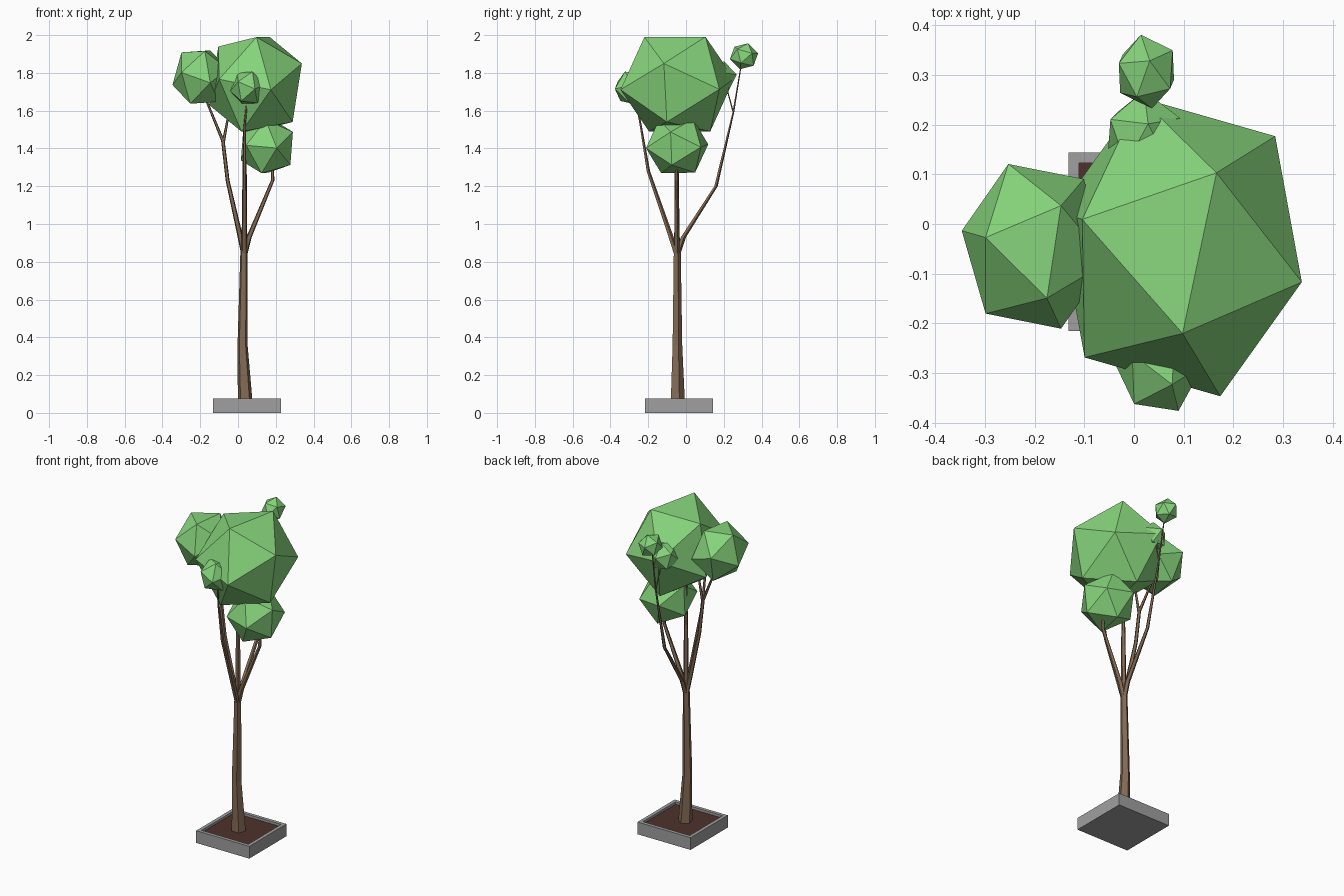
import bpy, bmesh, math
from mathutils import Vector, Matrix

cube = bpy.data.objects.get("Cube")
if cube:
    bpy.data.objects.remove(cube, do_unlink=True)


def material(name, rgb):
    mat = bpy.data.materials.new(name)
    mat.use_nodes = True
    color = (*rgb, 1)
    mat.diffuse_color = color
    bsdf = next(n for n in mat.node_tree.nodes if n.type == 'BSDF_PRINCIPLED')
    bsdf.inputs["Base Color"].default_value = color
    return mat


LEAF = material("leaf green", (0.24, 0.66, 0.2))
BARK = material("bark brown", (0.23, 0.145, 0.09))
STONE = material("stone grey", (0.35, 0.35, 0.35))
SOIL = material("soil brown", (0.075, 0.032, 0.025))


def finish(name, bm, *mats):
    bmesh.ops.recalc_face_normals(bm, faces=bm.faces)
    mesh = bpy.data.meshes.new(name)
    bm.to_mesh(mesh)
    bm.free()
    for mat in mats:
        mesh.materials.append(mat)
    obj = bpy.data.objects.new(name, mesh)
    bpy.context.scene.collection.objects.link(obj)
    return obj


def foliage(name, center, radii, pole, neighbour):
    """Flat-faced icosahedron, turned so two adjacent corners point as given."""
    z = Vector(pole).normalized()
    x = Vector(neighbour)
    x = (x - z * x.dot(z)).normalized()
    turn = Matrix((x, z.cross(x), z)).transposed().to_4x4()
    bm = bmesh.new()
    bmesh.ops.create_icosphere(bm, subdivisions=1, radius=1)
    stretch = Matrix.Diagonal((*radii, 1))
    bm.transform(Matrix.Translation(center) @ stretch @ turn)
    finish(name, bm, LEAF)


def limb(name, path, sides=5):
    """Tapered low-poly tube through (x, y, z, radius) points."""
    bm = bmesh.new()
    rings = []
    for px, py, pz, r in path:
        ring = []
        for i in range(sides):
            a = math.tau * i / sides + 0.3
            ring.append(bm.verts.new((px + r * math.cos(a), py + r * math.sin(a), pz)))
        rings.append(ring)
    for low, high in zip(rings, rings[1:]):
        for i in range(sides):
            j = (i + 1) % sides
            bm.faces.new((low[i], low[j], high[j], high[i]))
    bm.faces.new(rings[0])
    bm.faces.new(rings[-1])
    finish(name, bm, BARK)


# Planter: a box with an inset, sunken soil face
bm = bmesh.new()
bmesh.ops.create_cube(bm, size=1)
bm.transform(Matrix.Translation((0.048, -0.036, 0.0375)) @ Matrix.Diagonal((0.36, 0.36, 0.075, 1)))
bm.normal_update()
top = max(bm.faces, key=lambda f: f.calc_center_median().z)
bmesh.ops.inset_region(bm, faces=[top], thickness=0.03)
lid = bmesh.ops.extrude_face_region(bm, geom=[top])["geom"]
floor = next(g for g in lid if isinstance(g, bmesh.types.BMFace))
if top.is_valid:
    bm.faces.remove(top)
bmesh.ops.translate(bm, vec=(0, 0, -0.015), verts=floor.verts)
floor.material_index = 1
finish("planter", bm, STONE, SOIL)

# Trunk and branches
limb("trunk", [(0.038, -0.047, 0.055, 0.041), (0.024, -0.048, 0.36, 0.028),
               (0.032, -0.048, 0.87, 0.02), (0.034, -0.05, 0.95, 0.015)])
fork = (0.033, -0.048, 0.83, 0.015)
limb("center_branch", [fork, (0.035, -0.05, 1.2, 0.013), (0.035, -0.05, 1.52, 0.007)])
limb("front_branch", [fork, (0.033, -0.08, 0.93, 0.015), (0.035, -0.2, 1.28, 0.01),
                      (0.035, -0.24, 1.52, 0.006), (0.05, -0.27, 1.68, 0.004)])
limb("back_branch", [fork, (0.035, -0.015, 0.93, 0.015), (0.035, 0.158, 1.2, 0.01),
                     (0.03, 0.25, 1.59, 0.005), (0.025, 0.295, 1.86, 0.003)])
limb("back_twig", [(0.03, 0.25, 1.59, 0.004), (0.02, 0.21, 1.74, 0.003)])
limb("left_side_branch", [fork, (0.008, -0.05, 0.95, 0.015), (-0.055, -0.05, 1.23, 0.011),
                          (-0.08, -0.05, 1.44, 0.01), (-0.17, -0.05, 1.66, 0.006)])
limb("left_side_twig", [(-0.08, -0.05, 1.42, 0.009), (-0.05, -0.05, 1.58, 0.006)])
limb("right_side_branch", [fork, (0.058, -0.05, 0.93, 0.015), (0.183, -0.05, 1.23, 0.01),
                           (0.183, -0.05, 1.35, 0.006)])

# Foliage clumps
foliage("main_foliage", (0.0925, -0.046, 1.74), (0.272, 0.317, 0.299),
        (0.274, 0.476, 0.85), (0.893, -0.243, 0.334))
foliage("side_foliage", (-0.2, -0.045, 1.778), (0.154, 0.18, 0.172),
        (0.16, -0.58, 0.8), (-0.69, 0.17, 0.7))
foliage("lower_foliage", (0.153, -0.047, 1.412), (0.158, 0.175, 0.167),
        (0.33, -0.94, -0.06), (0.8, -0.1, -0.62))
foliage("front_foliage", (0.05, -0.28, 1.72), (0.092, 0.107, 0.1),
        (0.43, -0.9, -0.05), (0.97, -0.15, 0.15))
foliage("back_foliage", (0.025, 0.307, 1.888), (0.066, 0.077, 0.072),
        (0.1, 0.28, 0.95), (0.8, 0.55, 0.2))
foliage("inner_back_foliage", (0.02, 0.175, 1.775), (0.083, 0.095, 0.09),
        (0.1, 0.28, 0.95), (0.9, 0.4, 0.2))
